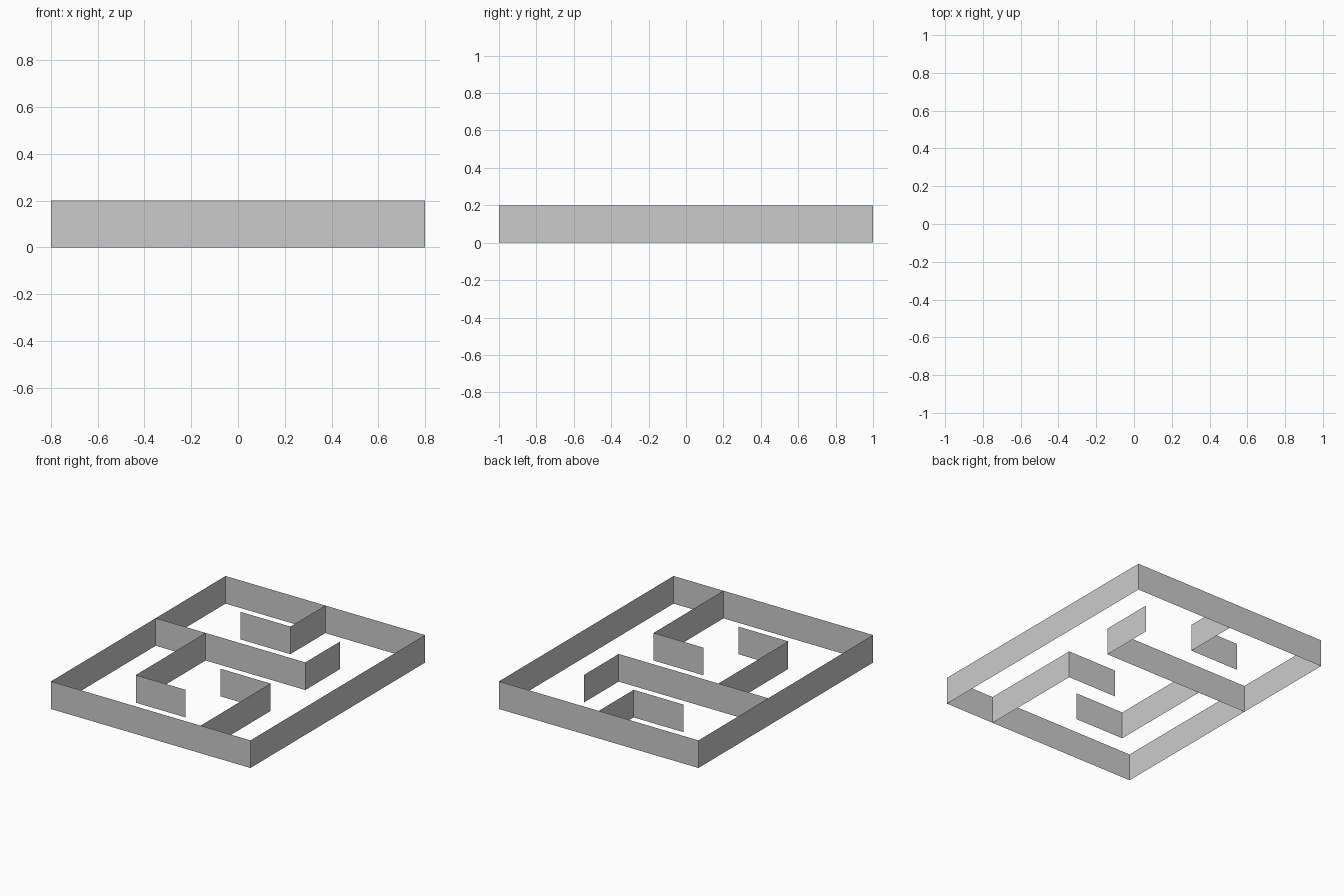
import bpy
import bmesh

if "Cube" in bpy.data.objects:
    bpy.data.objects.remove(bpy.data.objects["Cube"])

HEIGHT = 0.2


def wall(name, path, closed=False):
    """Raise a thin upright wall along a plan path."""
    bm = bmesh.new()
    verts = [bm.verts.new((x, y, 0)) for x, y in path]
    pairs = list(zip(verts, verts[1:]))
    if closed:
        pairs.append((verts[-1], verts[0]))
    edges = [bm.edges.new(p) for p in pairs]
    top = bmesh.ops.extrude_edge_only(bm, edges=edges)["geom"]
    top_verts = [g for g in top if isinstance(g, bmesh.types.BMVert)]
    bmesh.ops.translate(bm, verts=top_verts, vec=(0, 0, HEIGHT))
    bmesh.ops.recalc_face_normals(bm, faces=bm.faces)
    mesh = bpy.data.meshes.new(name)
    bm.to_mesh(mesh)
    bm.free()
    obj = bpy.data.objects.new(name, mesh)
    bpy.context.collection.objects.link(obj)
    return obj


# Outer boundary
wall("outer_wall", [(-0.8, -1), (0.8, -1), (0.8, 1), (-0.8, 1)], closed=True)

# Inner maze walls
wall("back_hook_wall", [(0, 1), (0, 0.6), (-0.4, 0.6)])
wall("long_cross_wall", [(-0.8, 0.2), (-0.4, 0.2), (0.4, 0.2), (0.4, 0.6)])
wall("left_hook_wall", [(-0.4, 0.2), (-0.4, -0.6), (0, -0.6)])
wall("front_hook_wall", [(0.4, -1), (0.4, -0.2), (0, -0.2)])
